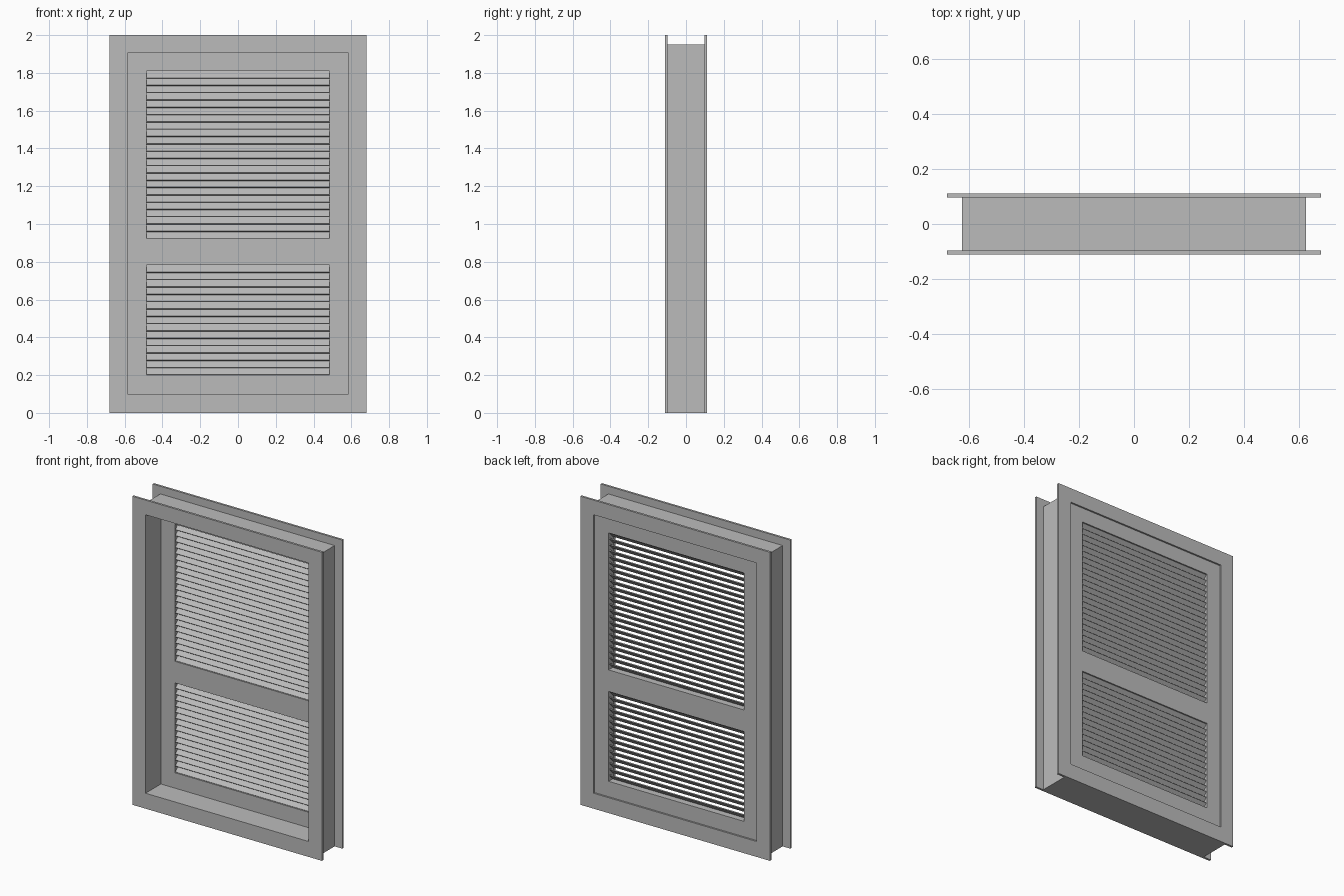
import bpy
import math
from mathutils import Matrix

cube = bpy.data.objects.get("Cube")
if cube:
    bpy.data.objects.remove(cube, do_unlink=True)

paint = bpy.data.materials.new("grey_paint")
paint.use_nodes = True
grey = (0.5, 0.5, 0.5, 1)
paint.diffuse_color = grey
paint.node_tree.nodes["Principled BSDF"].inputs["Base Color"].default_value = grey


def add_mesh(name, verts, faces):
    mesh = bpy.data.meshes.new(name)
    mesh.from_pydata(verts, [], faces)
    mesh.materials.append(paint)
    obj = bpy.data.objects.new(name, mesh)
    bpy.context.collection.objects.link(obj)
    return obj


def ring(name, outer, inner, y0, y1):
    """Rectangular frame; outer and inner are (half width, bottom, top)."""
    verts = []
    for y in (y0, y1):
        for w, b, t in (outer, inner):
            verts += [(-w, y, b), (w, y, b), (w, y, t), (-w, y, t)]
    faces = []
    for i in range(4):
        j = (i + 1) % 4
        faces += [(i, j, j + 4, i + 4), (i + 8, i + 12, j + 12, j + 8),
                  (i, i + 8, j + 8, j), (i + 4, j + 4, j + 12, i + 12)]
    return add_mesh(name, verts, faces)


def box(name, x0, x1, y0, y1, z0, z1):
    verts = [(x, y, z) for z in (z0, z1)
             for x, y in ((x0, y0), (x1, y0), (x1, y1), (x0, y1))]
    faces = [(3, 2, 1, 0), (4, 5, 6, 7)]
    faces += [(i, (i + 1) % 4, (i + 1) % 4 + 4, i + 4) for i in range(4)]
    return add_mesh(name, verts, faces)


# Wall lining and the casings on both sides
OPENING = (0.585, 0.1, 1.905)
ring("jamb", (0.625, 0, 1.95), OPENING, -0.097, 0.097)
ring("front_casing", (0.68, 0, 2), OPENING, -0.111, -0.097)
ring("back_casing", (0.68, 0, 2), OPENING, 0.097, 0.111)

# Shutter panel: stiles and rails
FRONT, BACK, HALF = 0.046, 0.1, 0.485
for side, name in ((-1, "right_stile"), (1, "left_stile")):
    xs = sorted((side * HALF, side * OPENING[0]))
    box(name, *xs, FRONT, BACK, OPENING[1], OPENING[2])
box("bottom_rail", -HALF, HALF, FRONT, BACK, 0.1, 0.2)
box("middle_rail", -HALF, HALF, FRONT, BACK, 0.782, 0.922)
box("top_rail", -HALF, HALF, FRONT, BACK, 1.81, 1.905)


# Louvre slats, low at the front and high at the back
def louvres(name, bottom, top, count):
    pitch = (top - bottom) / count
    for i in range(count):
        slat = box(f"{name}_{i + 1}", -HALF, HALF, -0.027, 0.027, -0.003, 0.003)
        z = bottom + pitch * (i + 0.5)
        slat.data.transform(Matrix.Translation((0, (FRONT + BACK) / 2, z))
                            @ Matrix.Rotation(math.radians(45), 4, "X"))


louvres("lower_slat", 0.2, 0.782, 15)
louvres("upper_slat", 0.922, 1.81, 23)
